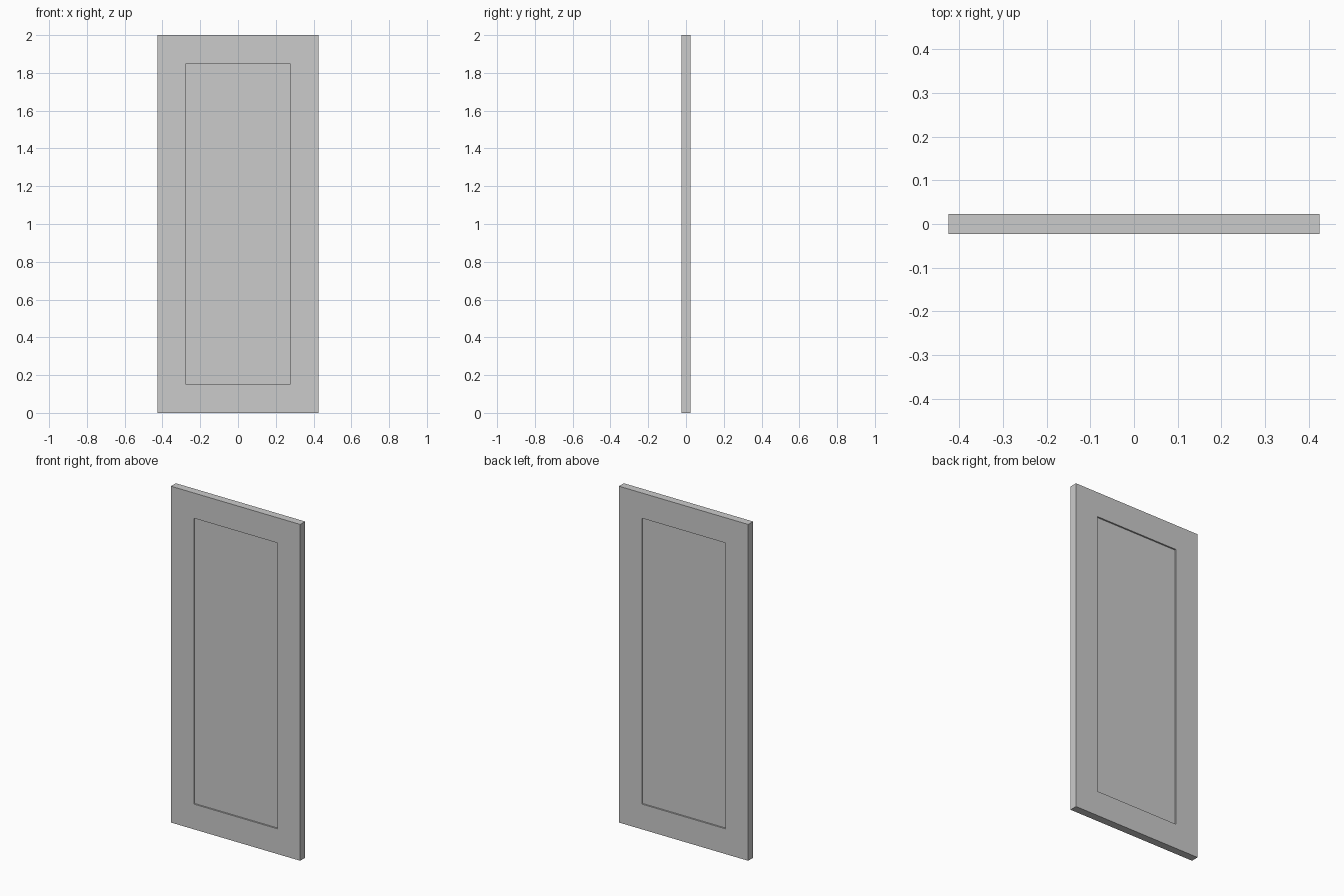
import bpy, bmesh

if "Cube" in bpy.data.objects:
    bpy.data.objects.remove(bpy.data.objects["Cube"])

WIDTH, THICK, HEIGHT = 0.85, 0.046, 2.0
BORDER, RECESS = 0.15, 0.009

# Door slab
bm = bmesh.new()
bmesh.ops.create_cube(bm, size=1)
bmesh.ops.scale(bm, vec=(WIDTH, THICK, HEIGHT), verts=bm.verts)
bmesh.ops.translate(bm, vec=(0, 0, HEIGHT / 2), verts=bm.verts)
bm.normal_update()

# Recessed panel on front and back: flat border, then straight step inward
for face in [f for f in bm.faces if abs(f.normal.y) > 0.9]:
    side = 1 if face.normal.y > 0 else -1
    bmesh.ops.inset_region(bm, faces=[face], thickness=BORDER, use_even_offset=True)
    panel = bmesh.ops.extrude_discrete_faces(bm, faces=[face])["faces"][0]
    bmesh.ops.translate(bm, vec=(0, -side * RECESS, 0), verts=panel.verts)

bmesh.ops.recalc_face_normals(bm, faces=bm.faces)
mesh = bpy.data.meshes.new("door_panel")
bm.to_mesh(mesh)
bm.free()
door = bpy.data.objects.new("door_panel", mesh)
bpy.context.collection.objects.link(door)
